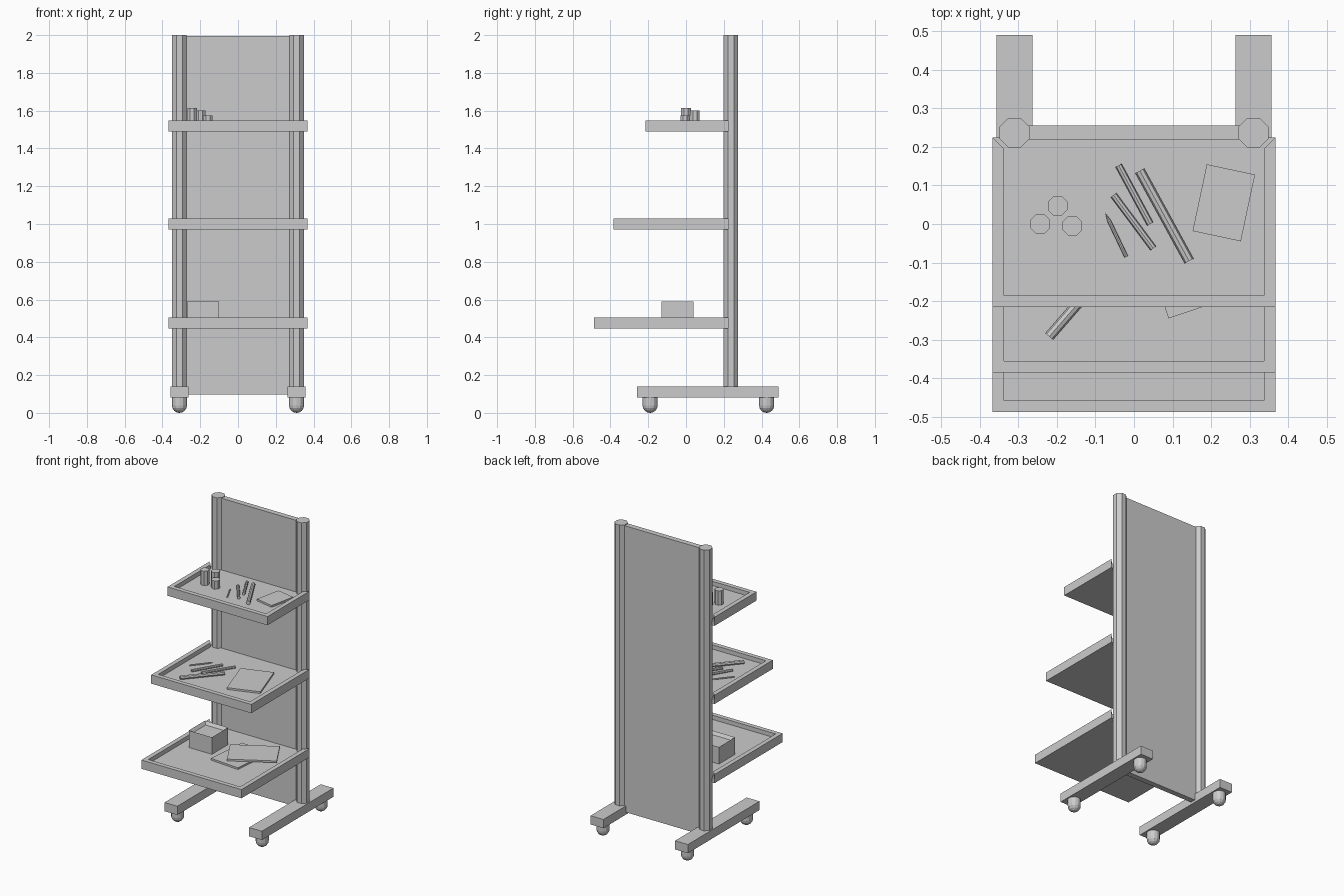
import bpy, bmesh
from math import pi, cos, sin, radians
from mathutils import Vector, Matrix

cube = bpy.data.objects.get("Cube")
if cube:
    bpy.data.objects.remove(cube, do_unlink=True)

GREY = (0.6, 0.6, 0.6, 1)
mat = bpy.data.materials.new("light grey")
mat.use_nodes = True
mat.diffuse_color = GREY
mat.node_tree.nodes["Principled BSDF"].inputs["Base Color"].default_value = GREY


def finish(name, bm):
    bmesh.ops.recalc_face_normals(bm, faces=bm.faces)
    me = bpy.data.meshes.new(name)
    bm.to_mesh(me)
    bm.free()
    me.materials.append(mat)
    ob = bpy.data.objects.new(name, me)
    bpy.context.collection.objects.link(ob)
    return ob


def box(name, center, size, turn=0):
    bm = bmesh.new()
    bmesh.ops.create_cube(bm, size=1)
    bm.transform(Matrix.Translation(center) @ Matrix.Rotation(radians(turn), 4, 'Z')
                 @ Matrix.Diagonal((*size, 1)))
    return finish(name, bm)


def prism(bm, outline, z0, z1):
    """Extrude a flat outline between two heights."""
    face = bm.faces.new([bm.verts.new((x, y, z0)) for x, y in outline])
    top = bmesh.ops.extrude_face_region(bm, geom=[face])["geom"]
    bmesh.ops.translate(bm, vec=(0, 0, z1 - z0),
                        verts=[v for v in top if isinstance(v, bmesh.types.BMVert)])


def octagon(name, x, y, r, z0, z1):
    bm = bmesh.new()
    prism(bm, [(x + r * cos(pi / 8 + i * pi / 4), y + r * sin(pi / 8 + i * pi / 4))
               for i in range(8)], z0, z1)
    return finish(name, bm)


def rod(name, a, b, z, r, tip=0):
    """Lying pen from a to b; a positive tip adds a sharpened point at a."""
    a, b = Vector((*a, z + r)), Vector((*b, z + r))
    d = (b - a).normalized()
    start = a + d * tip
    spin = d.to_track_quat('Z', 'Y').to_matrix().to_4x4()
    bm = bmesh.new()
    parts = [(start, b, r)] + ([(start, a, 0)] if tip else [])
    for p, q, end in parts:
        rot = spin if end else (-d).to_track_quat('Z', 'Y').to_matrix().to_4x4()
        bmesh.ops.create_cone(bm, cap_ends=True, segments=8, radius1=r, radius2=end,
                              depth=(q - p).length,
                              matrix=Matrix.Translation((p + q) / 2) @ rot)
    return finish(name, bm)


def caster(name, x, y):
    """Upright round wheel housing with a domed bottom."""
    bm = bmesh.new()
    r = 0.04
    pts = [(0, 0.085), (r, 0.085)] + [(r * cos(i * pi / 8), r - r * sin(i * pi / 8))
                                      for i in range(5)]
    vs = [bm.verts.new((x + px, y, z)) for px, z in pts]
    edges = [bm.edges.new(e) for e in zip(vs, vs[1:])]
    bmesh.ops.spin(bm, geom=vs + edges, cent=(x, y, 0), axis=(0, 0, 1),
                   angle=2 * pi, steps=12, use_merge=True)
    bmesh.ops.remove_doubles(bm, verts=bm.verts, dist=1e-4)
    return finish(name, bm)


def tray(name, front, z):
    """Shelf floor with a mitred rim on the front and both sides."""
    w, back, t = 0.367, 0.225, 0.03
    bm = bmesh.new()
    prism(bm, [(-w, front), (w, front), (w, back), (-w, back)], z, z + 0.03)
    prism(bm, [(-w, back), (-w, front), (w, front), (w, back), (w - t, back - t),
               (w - t, front + t), (t - w, front + t), (t - w, back - t)],
          z + 0.03, z + 0.058)
    return finish(name, bm)


# Back panel, posts, feet and casters
box("back_panel", (0, 0.237, 1.046), (0.56, 0.036, 1.898))
for side, s in (("left", 1), ("right", -1)):
    octagon(f"{side}_post", s * 0.31, 0.237, 0.0417, 0.13, 2.0)
    box(f"{side}_foot", (s * 0.31, 0.115, 0.11), (0.094, 0.75, 0.058))
    for end, y in (("front", -0.19), ("rear", 0.427)):
        caster(f"{side}_{end}_caster", s * 0.31, y)

# Trays, deeper towards the bottom
TOP, MID, LOW = 1.49, 0.972, 0.447
tray("top_tray", -0.215, TOP)
tray("middle_tray", -0.385, MID)
tray("bottom_tray", -0.488, LOW)
top, mid, low = (z + 0.03 for z in (TOP, MID, LOW))

# Top tray: cups, pens and a notepad
for i, (x, y, h) in enumerate([(-0.243, 0, 1.615), (-0.198, 0.047, 1.6), (-0.16, -0.005, 1.575)]):
    octagon(f"cup_{i + 1}", x, y, 0.0275, top, h)
rod("top_pencil", (-0.075, 0.03), (-0.02, -0.085), top, 0.005, 0.025)
rod("top_pen_short", (-0.053, 0.075), (0.05, -0.063), top, 0.009)
rod("top_pen_long", (-0.04, 0.152), (0.042, 0.0), top, 0.009)
rod("top_marker", (0.015, 0.138), (0.143, -0.096), top, 0.013)
box("notepad", (0.233, 0.055, top + 0.006), (0.128, 0.177, 0.012), -12)

# Middle tray: pens and a notebook
rod("middle_pencil", (-0.19, 0.015), (-0.285, -0.1), mid, 0.005, 0.025)
rod("middle_pen_short", (-0.122, 0.01), (-0.226, -0.165), mid, 0.009)
rod("middle_pen_long", (-0.042, 0.031), (-0.16, -0.154), mid, 0.009)
rod("middle_marker", (-0.04, -0.085), (-0.22, -0.292), mid, 0.013)
box("notebook", (0.143, -0.074, mid + 0.006), (0.21, 0.29, 0.012), 18.5)

# Bottom tray: open box and two stacked notebooks
bin_ = box("storage_box", (-0.185, -0.045, (low + 0.59) / 2), (0.17, 0.17, 0.59 - low))
bm = bmesh.new()
bm.from_mesh(bin_.data)
lid = max(bm.faces, key=lambda f: f.calc_center_median().z)
bmesh.ops.inset_region(bm, faces=[lid], thickness=0.02)
bmesh.ops.translate(bm, verts=lid.verts, vec=(0, 0, -0.02))
bm.to_mesh(bin_.data)
bm.free()
box("lower_notebook", (0.06, -0.065, low + 0.006), (0.21, 0.29, 0.012), -5)
box("upper_notebook", (0.12, -0.01, low + 0.018), (0.3, 0.21, 0.012), 30)
